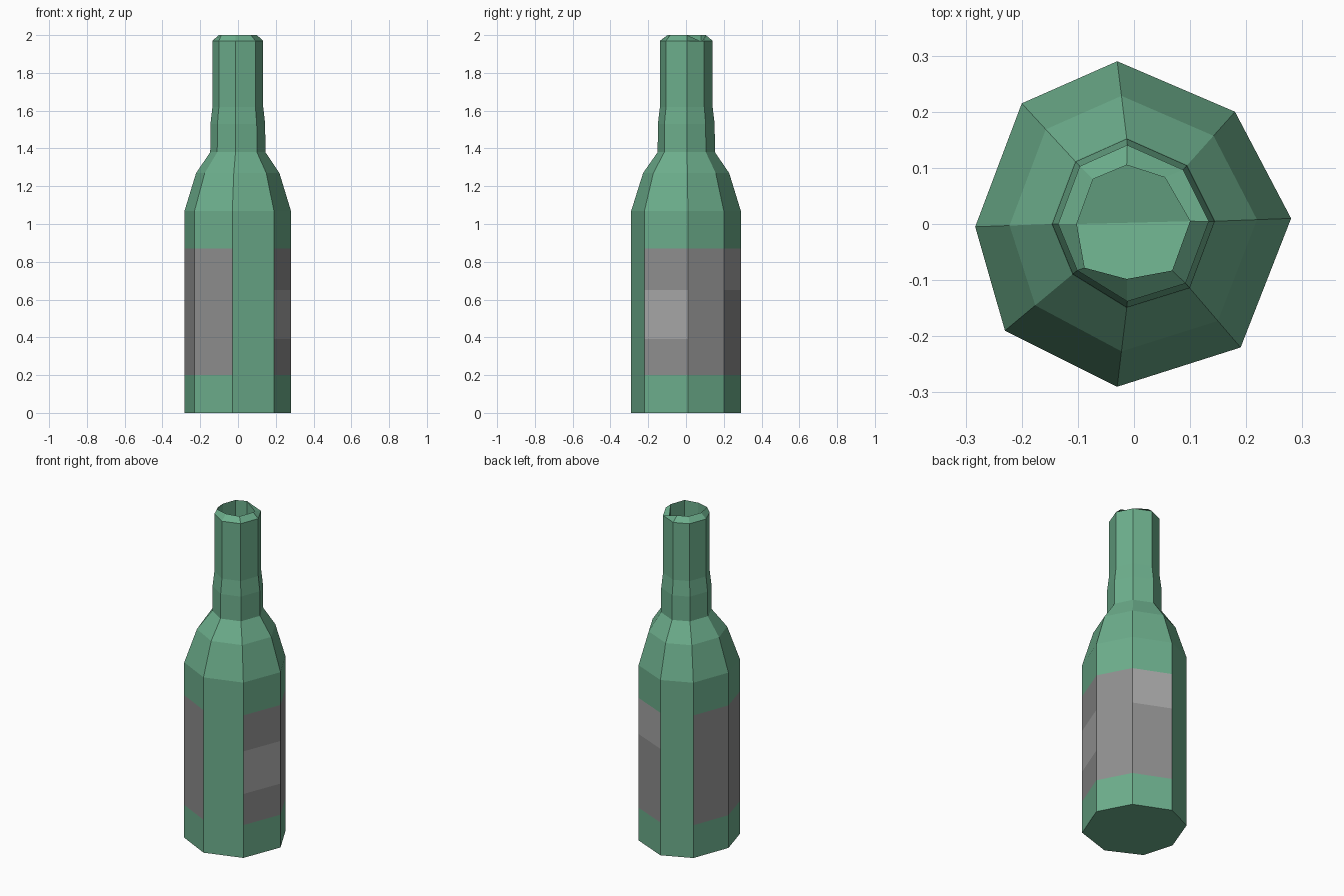
import bpy, bmesh

if "Cube" in bpy.data.objects:
    bpy.data.objects.remove(bpy.data.objects["Cube"])

# Slightly irregular octagons: body, neck and mouth (clockwise seen from above)
BODY = [(-.03, .29), (.18, .20), (.28, .01), (.19, -.22),
        (-.03, -.29), (-.23, -.19), (-.283, -.005), (-.20, .215)]
NECK = [(-.013, .153), (.095, .105), (.145, .005), (.10, -.115),
        (-.013, -.15), (-.11, -.09), (-.147, 0), (-.105, .112)]
MOUTH = [(-.013, .105), (.055, .083), (.10, .005), (.068, -.083),
         (-.013, -.098), (-.088, -.078), (-.102, 0), (-.073, .08)]


def blend(a, b, t):
    return [(p[0] + (q[0] - p[0]) * t, p[1] + (q[1] - p[1]) * t) for p, q in zip(a, b)]


def material(name, color):
    m = bpy.data.materials.new(name)
    m.diffuse_color = (*color, 1)
    m.use_nodes = True
    m.node_tree.nodes["Principled BSDF"].inputs["Base Color"].default_value = m.diffuse_color
    return m


LIP = [(x * .92, y * .92) for x, y in NECK]
SECTIONS = [(0, BODY), (.20, BODY), (.39, BODY), (.65, BODY), (.87, BODY), (1.07, BODY),
            (1.27, blend(BODY, NECK, .45)), (1.38, NECK), (1.53, blend(NECK, LIP, .1)),
            (1.62, LIP), (1.97, LIP), (2.0, MOUTH), (1.85, MOUTH)]

bm = bmesh.new()
rings = [[bm.verts.new((x, y, z)) for x, y in pts] for z, pts in SECTIONS]

# Glass walls, with grey label faces on all sides but two
for k in range(len(rings) - 1):
    a, b = rings[k], rings[k + 1]
    for i in range(8):
        j = (i + 1) % 8
        f = bm.faces.new((a[j], a[i], b[i], b[j]))
        if k in (1, 2, 3) and i not in (3, 7):
            f.material_index = 2 if (k, i) in ((2, 2), (3, 0)) else 1

# Base, and a folded floor inside the mouth
bm.faces.new(rings[0])
floor = rings[-1][::-1]
bm.faces.new([floor[i] for i in (1, 2, 3, 4, 5)])
bm.faces.new([floor[i] for i in (5, 6, 7, 0, 1)])
for i in (2, 6):
    rings[-1][i].co.z -= .02

# Chipped rim
rings[-2][1].co.z = 1.965
bm.normal_update()

mesh = bpy.data.meshes.new("bottle")
bm.to_mesh(mesh)
bm.free()
for m in (material("green_glass", (.15, .42, .26)),
          material("label_grey", (.27, .27, .27)),
          material("label_light", (.38, .38, .38))):
    mesh.materials.append(m)
bpy.context.collection.objects.link(bpy.data.objects.new("bottle", mesh))
